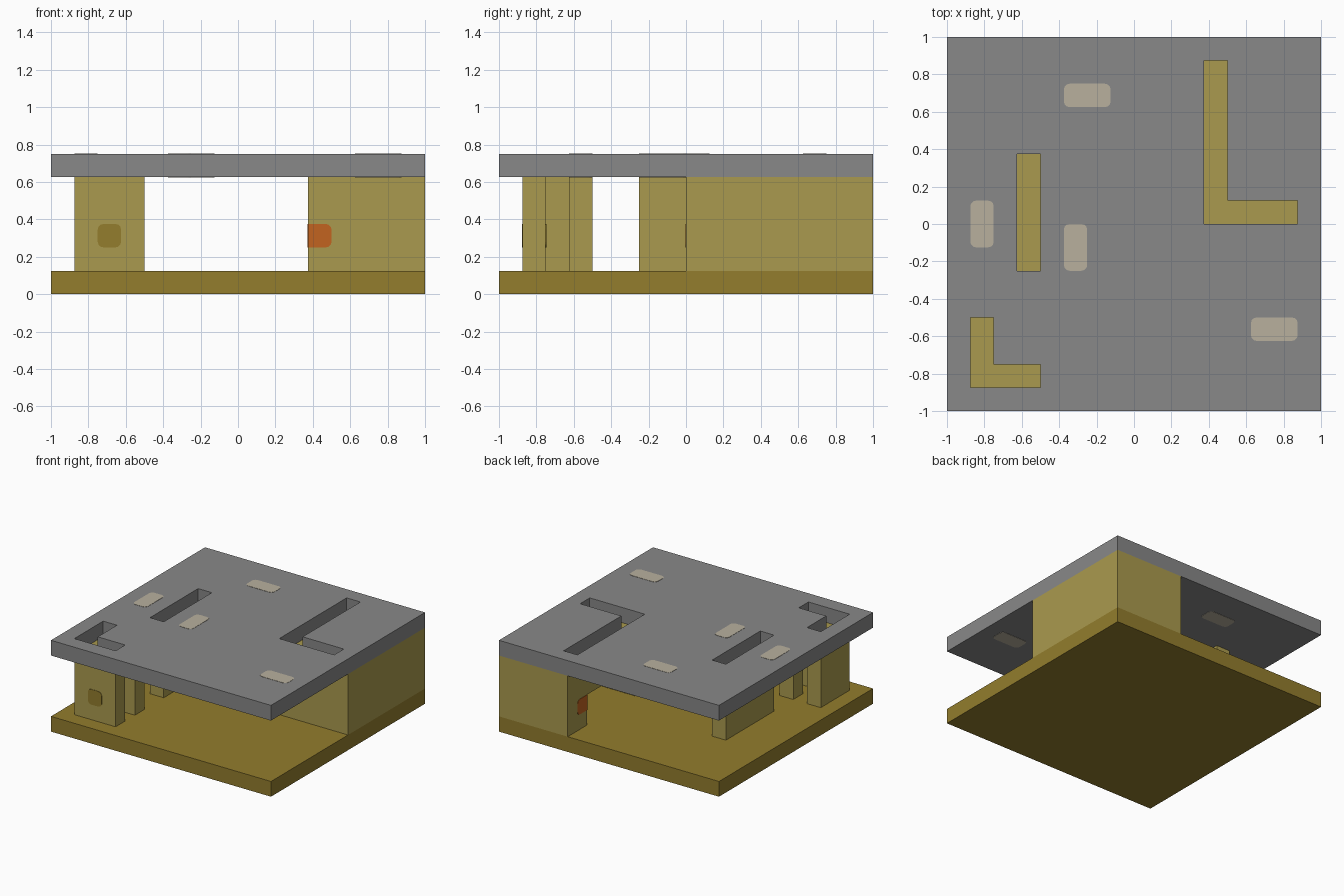
import bpy
from math import cos, sin, pi
from mathutils import Matrix

cube = bpy.data.objects.get("Cube")
if cube:
    bpy.data.objects.remove(cube, do_unlink=True)

U = 0.125  # building module: every wall is one module thick


def linear(v):
    v /= 255
    return v / 12.92 if v < 0.04 else ((v + 0.055) / 1.055) ** 2.4


def material(name, *rgb):
    m = bpy.data.materials.new(name)
    m.use_nodes = True
    colour = [linear(v) for v in rgb] + [1]
    m.diffuse_color = colour
    m.node_tree.nodes["Principled BSDF"].inputs["Base Color"].default_value = colour
    return m


grey = material("roof grey", 136, 136, 136)
wall_mat = material("wall olive", 170, 154, 78)
floor_mat = material("floor brown", 147, 125, 45)
beige = material("lamp beige", 184, 176, 158)
red = material("button red", 194, 100, 32)

# Axis mappings for prisms standing on each plane
FLAT = Matrix.Identity(4)
FRONT = Matrix(((1, 0, 0, 0), (0, 0, 1, 0), (0, 1, 0, 0), (0, 0, 0, 1)))  # outline in x,z
SIDE = Matrix(((0, 0, 1, 0), (1, 0, 0, 0), (0, 1, 0, 0), (0, 0, 0, 1)))   # outline in y,z


def rect(x0, x1, y0, y1):
    return [(x0, y0), (x1, y0), (x1, y1), (x0, y1)]


def ell(x, y, w, h):
    return [(x, y), (x + w, y), (x + w, y + U), (x + U, y + U), (x + U, y + h), (x, y + h)]


def rounded(x0, x1, y0, y1, left=0.03, right=0.03):
    points = []
    corners = [(x0, y0, 1, 1, left), (x1, y0, -1, 1, right),
               (x1, y1, -1, -1, right), (x0, y1, 1, -1, left)]
    for k, (x, y, dx, dy, r) in enumerate(corners):
        if r == 0:
            points.append((x, y))
            continue
        for i in range(4):
            a = pi + k * pi / 2 + i * pi / 6
            points.append((x + dx * r + r * cos(a), y + dy * r + r * sin(a)))
    return points


def prism(name, mat, outlines, low, high, axes=FLAT):
    """Extrude filled outlines (inner ones become holes) between two levels."""
    curve = bpy.data.curves.new(name, "CURVE")
    curve.dimensions = "2D"
    curve.fill_mode = "BOTH"
    curve.extrude = (high - low) / 2
    for outline in outlines:
        spline = curve.splines.new("POLY")
        spline.points.add(len(outline) - 1)
        for p, (x, y) in zip(spline.points, outline):
            p.co = (x, y, 0, 1)
        spline.use_cyclic_u = True
    temp = bpy.data.objects.new(name + "_outline", curve)
    mesh = bpy.data.meshes.new_from_object(temp)
    bpy.data.objects.remove(temp)
    bpy.data.curves.remove(curve)
    mesh.name = name
    mesh.transform(axes @ Matrix.Translation((0, 0, (low + high) / 2)))
    if axes.determinant() < 0:
        mesh.flip_normals()
    mesh.materials.clear()
    mesh.materials.append(mat)
    for p in mesh.polygons:
        p.material_index = 0
        p.use_smooth = False
    obj = bpy.data.objects.new(name, mesh)
    bpy.context.collection.objects.link(obj)
    return obj


BASE, TOP, ROOF = U, 5 * U, 6 * U

# Wall plans that also show through slots in the roof
small_ell = ell(-7 * U, -7 * U, 3 * U, 3 * U)
middle = rect(-5 * U, -4 * U, -2 * U, 3 * U)
large_ell = ell(3 * U, 0, 4 * U, 7 * U)

# Floor and slotted roof
slab = rect(-1, 1, -1, 1)
prism("floor", floor_mat, [slab], 0, BASE)
prism("roof", grey, [slab, small_ell, middle, large_ell], TOP, ROOF)

# Small corner wall with its pillar, and the middle wall
prism("small_corner_wall", wall_mat, [small_ell], BASE, TOP)
prism("small_pillar", wall_mat, [rect(-5 * U, -4 * U, -5 * U, -4 * U)], BASE, TOP)
prism("middle_wall", wall_mat, [middle], BASE, TOP)

# Large room: solid outer walls and an open side under a lintel
prism("room_front_wall", wall_mat, [rect(3 * U, 1, 0, U)], BASE, TOP)
prism("room_back_wall", wall_mat, [rect(3 * U, 1, 7 * U, 1)], BASE, TOP)
prism("room_side_wall", wall_mat, [rect(7 * U, 1, U, 7 * U)], BASE, TOP)
gate = [(U, 3 * U), (6 * U, 3 * U), (6 * U, BASE), (7 * U, BASE), (7 * U, TOP), (U, TOP)]
prism("room_gate_wall", wall_mat, [gate], 3 * U, 4 * U, SIDE)

# Lamps set through the roof
lamps = [(-3, -1, 5, 6), (-7, -6, -1, 1), (-3, -2, -2, 0), (5, 7, -5, -4)]
for i, spot in enumerate(lamps):
    outline = rounded(*[v * U for v in spot])
    prism(f"roof_lamp_{i + 1}", beige, [outline], TOP - 0.002, ROOF + 0.002)

# Buttons on the walls
E = 0.003
prism("wall_button", floor_mat, [rounded(-6 * U, -5 * U, 2 * U, 3 * U)],
      -7 * U - E, -6 * U + E, FRONT)
corner_plate = rounded(3 * U, 4 * U, 2 * U, 3 * U, left=0)
prism("front_red_button", red, [corner_plate], -E, E, FRONT)
prism("jamb_red_button", red, [corner_plate], 6 * U - E, 6 * U + E, FRONT)
prism("gate_red_button", red, [rounded(6 * U, 7 * U, 2 * U, 3 * U, left=0)],
      3 * U - E, 3 * U + E, SIDE)
